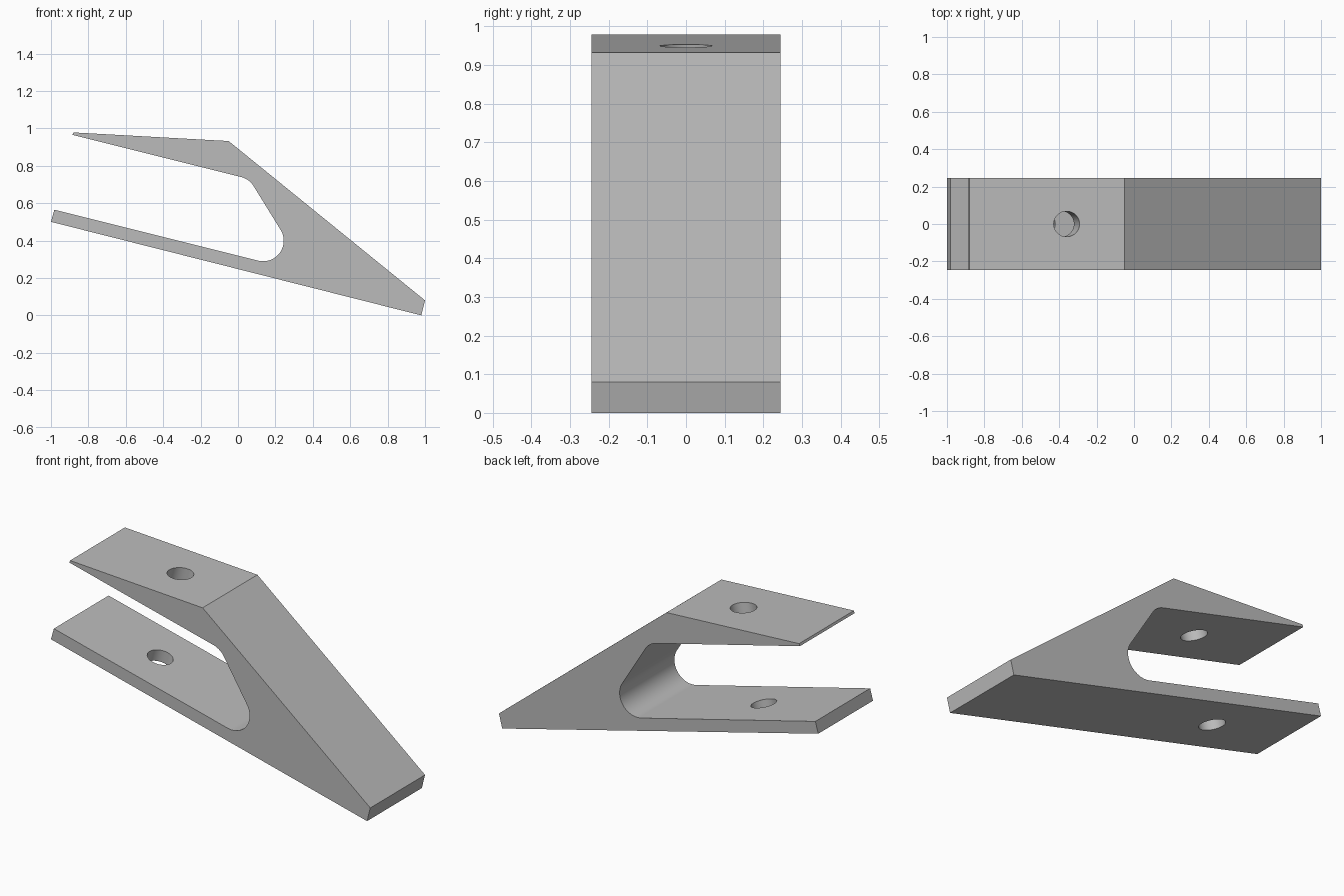
import bpy, bmesh, math
from mathutils import Vector

cube = bpy.data.objects.get("Cube")
if cube:
    bpy.data.objects.remove(cube, do_unlink=True)

HALF_WIDTH = 0.245
HOLE_RADIUS = 0.068

grey = bpy.data.materials.new("plain grey")
grey.use_nodes = True
colour = (0.5, 0.5, 0.5, 1)
grey.diffuse_color = colour
grey.node_tree.nodes["Principled BSDF"].inputs["Base Color"].default_value = colour


def fillet(before, corner, after, radius, steps):
    """Points of an arc rounding a profile corner."""
    a, c, b = Vector(before), Vector(corner), Vector(after)
    u, v = (a - c).normalized(), (b - c).normalized()
    half = u.angle(v) / 2
    centre = c + (u + v).normalized() * radius / math.sin(half)
    start = c + u * radius / math.tan(half) - centre
    end = c + v * radius / math.tan(half) - centre
    sweep = math.pi - 2 * half
    return [centre + (start * math.sin(sweep * (1 - i / steps))
                      + end * math.sin(sweep * i / steps)) / math.sin(sweep)
            for i in range(steps + 1)]


# Side profile: wedge body with two arms around a rounded slot
lower_tip, upper_tip = (-0.982, 0.565), (-0.885, 0.965)
slot_low, slot_high = (0.37, 0.227), (0.06, 0.729)
profile = [(-1, 0.5), (0.98, 0), (1, 0.08), (-0.05, 0.932), (-0.88, 0.978), upper_tip]
profile += fillet(upper_tip, slot_high, slot_low, 0.11, 10)
profile += fillet(slot_high, slot_low, lower_tip, 0.11, 24)
profile.append(lower_tip)

bm = bmesh.new()
face = bm.faces.new([bm.verts.new((p[0], -HALF_WIDTH, p[1])) for p in profile])
side = bmesh.ops.extrude_face_region(bm, geom=[face])
bmesh.ops.translate(bm, vec=(0, 2 * HALF_WIDTH, 0),
                    verts=[g for g in side["geom"] if isinstance(g, bmesh.types.BMVert)])
bmesh.ops.recalc_face_normals(bm, faces=bm.faces)
mesh = bpy.data.meshes.new("clamp_body")
bm.to_mesh(mesh)
bm.free()
mesh.materials.append(grey)
body = bpy.data.objects.new("clamp_body", mesh)
bpy.context.collection.objects.link(body)

# Drill one tilted hole through both arms
tilt = math.atan(0.25)
bpy.ops.mesh.primitive_cylinder_add(vertices=48, radius=HOLE_RADIUS, depth=1.4,
                                    location=(-0.42, 0, 0.71), rotation=(0, tilt, 0))
drill = bpy.context.object
drill.name = "hole_cutter"
drill.data.materials.append(grey)
cut = body.modifiers.new("bolt_holes", 'BOOLEAN')
cut.operation = 'DIFFERENCE'
cut.solver = 'EXACT'
cut.object = drill

# Apply the cut, then smooth the round walls
drill.select_set(False)
body.select_set(True)
bpy.context.view_layer.objects.active = body
bpy.ops.object.modifier_apply(modifier=cut.name)
bpy.data.objects.remove(drill, do_unlink=True)
bpy.ops.object.shade_smooth_by_angle(angle=math.radians(20))
